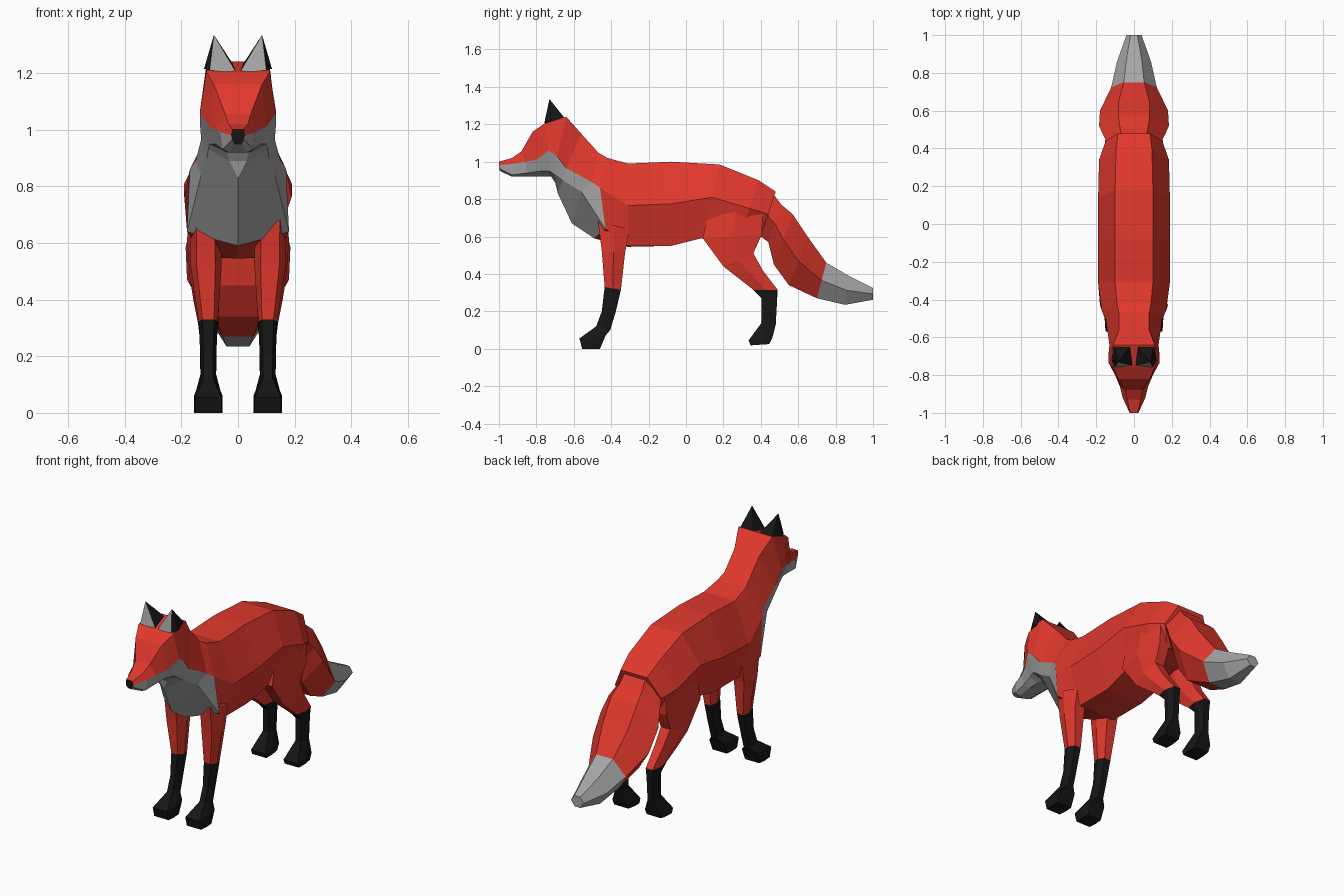
import bpy, bmesh

def material(name, rgb):
    m = bpy.data.materials.new(name)
    m.diffuse_color = (*rgb, 1)
    return m

RED, GREY, BLACK = 0, 1, 2
MATS = [material("red_fur", (0.75, 0.04, 0.026)),
        material("grey_fur", (0.38, 0.38, 0.38)),
        material("black_fur", (0.008, 0.008, 0.008))]

def finish(name, bm):
    bmesh.ops.remove_doubles(bm, verts=bm.verts[:], dist=0.0005)
    bmesh.ops.recalc_face_normals(bm, faces=bm.faces[:])
    me = bpy.data.meshes.new(name)
    bm.to_mesh(me)
    bm.free()
    for m in MATS:
        me.materials.append(m)
    ob = bpy.data.objects.new(name, me)
    bpy.context.collection.objects.link(ob)
    return ob

def loft(name, rings, colour, start=None, end=None):
    """Skin closed rings; colour(i, j) picks the material, start/end are cap colours."""
    bm = bmesh.new()
    loops = [[bm.verts.new(p) for p in r] for r in rings]
    n = len(loops[0])
    for i, (a, b) in enumerate(zip(loops, loops[1:])):
        for j in range(n):
            k = (j + 1) % n
            bm.faces.new((a[j], a[k], b[k], b[j])).material_index = colour(i, j)
    for loop, c in ((loops[0], start), (loops[-1], end)):
        if c is not None:
            bm.faces.new(loop).material_index = c
    return finish(name, bm)

def mirrored(half):
    return half + [(-x, y, z) for x, y, z in reversed(half)]

def six(cx, w, front, back, k):
    """Six-sided ring from its front and back (y, z) points, half width w."""
    mid = ((front[0] + back[0]) / 2, (front[1] + back[1]) / 2)
    return [(cx - k * w, *front), (cx - w, *mid), (cx - k * w, *back),
            (cx + k * w, *back), (cx + w, *mid), (cx + k * w, *front)]

# Head: half rings of top edge, cheek, jaw, underside
head = [
    [(.02, -1, 1.0), (.023, -1, .98), (.02, -1, .965), (.012, -.995, .95)],
    [(.035, -.93, 1.02), (.06, -.92, .99), (.055, -.93, .93), (.03, -.93, .92)],
    [(.045, -.88, 1.055), (.075, -.86, 1.0), (.065, -.85, .94), (.04, -.83, .92)],
    [(.085, -.82, 1.16), (.10, -.80, 1.01), (.08, -.78, .95), (.04, -.76, .92)],
    [(.112, -.755, 1.205), (.135, -.735, 1.06), (.10, -.73, .95), (.04, -.72, .92)],
    [(.11, -.64, 1.24), (.135, -.69, 1.03), (.105, -.70, .93), (.03, -.70, .89)],
    [(.08, -.56, 1.15), (.13, -.64, .965), (.11, -.66, .90), (0, -.685, .83)],
]
loft("head", [mirrored(r) for r in head],
     lambda i, j: GREY if 1 <= j <= 5 else RED, start=BLACK)

# Body: neck, chest, back and rump, continuing the last head ring
body = [
    head[-1],
    [(.08, -.47, 1.05), (.15, -.50, .89), (.13, -.56, .84), (0, -.61, .67)],
    [(.09, -.42, 1.02), (.17, -.46, .86), (.18, -.43, .64), (0, -.49, .59)],
    [(.10, -.31, .99), (.19, -.31, .765), (.12, -.31, .55), (0, -.31, .545)],
    [(.10, -.08, 1.0), (.19, -.08, .775), (.12, -.08, .55), (0, -.08, .55)],
    [(.10, .18, .985), (.19, .14, .81), (.13, .08, .59), (0, .08, .59)],
    [(.095, .39, .90), (.185, .34, .75), (.13, .27, .58), (0, .27, .60)],
    [(.085, .48, .84), (.15, .44, .72), (.10, .40, .61), (0, .40, .61)],
]
loft("body", [mirrored(r) for r in body],
     lambda i, j: GREY if i < 2 and 1 <= j <= 5 else RED, end=RED)

# Tail: half width, top point, bottom point
tail = [(.14, (.45, .85), (.40, .60)), (.165, (.51, .77), (.44, .57)),
        (.185, (.57, .72), (.47, .45)), (.18, (.65, .60), (.55, .34)),
        (.12, (.75, .46), (.70, .27)), (.09, (.87, .39), (.85, .235)),
        (.04, (1, .325), (1, .262))]
loft("tail", [six(0, w, t, b, .45) for w, t, b in tail],
     lambda i, j: GREY if i >= 4 else RED, RED, GREY)

# Legs: centre x, half width, front point, back point, edge width factor
front_leg = [(.115, .055, (-.47, .68), (-.30, .64), .6),
             (.113, .055, (-.45, .52), (-.325, .52), .6),
             (.105, .034, (-.435, .33), (-.348, .315), .6),
             (.105, .028, (-.45, .20), (-.375, .20), .6),
             (.105, .028, (-.48, .12), (-.405, .10), .6),
             (.105, .05, (-.57, .055), (-.43, .07), .92),
             (.105, .05, (-.555, 0), (-.46, 0), .92)]
hind_leg = [(.125, .05, (.12, .74), (.41, .72), .6),
            (.125, .055, (.09, .59), (.405, .61), .6),
            (.12, .05, (.20, .44), (.36, .51), .6),
            (.112, .045, (.29, .37), (.41, .42), .6),
            (.105, .036, (.36, .315), (.49, .315), .6),
            (.105, .03, (.405, .27), (.487, .26), .6),
            (.105, .028, (.405, .14), (.48, .13), .6),
            (.105, .05, (.335, .045), (.462, .06), .92),
            (.105, .05, (.345, .018), (.445, .025), .92)]
for side, s in (("left", 1), ("right", -1)):
    for name, rings, dark in (("front_leg", front_leg, 2), ("hind_leg", hind_leg, 4)):
        loft(f"{name}_{side}", [six(s * c, w, f, b, k) for c, w, f, b, k in rings],
             lambda i, j, d=dark: BLACK if i >= d else RED, RED, BLACK)

    # Ears: black pyramids with a grey front
    bm = bmesh.new()
    base = [(.10, -.757, 1.21), (.005, -.75, 1.20), (.02, -.65, 1.235),
            (.105, -.65, 1.235), (.12, -.72, 1.215)]
    vs = [bm.verts.new((s * x, y, z)) for x, y, z in base]
    tip = bm.verts.new((s * .085, -.73, 1.335))
    for j in range(5):
        face = bm.faces.new((vs[j], vs[(j + 1) % 5], tip))
        face.material_index = GREY if j == 0 else BLACK
    bm.faces.new(vs).material_index = BLACK
    finish(f"ear_{side}", bm)
